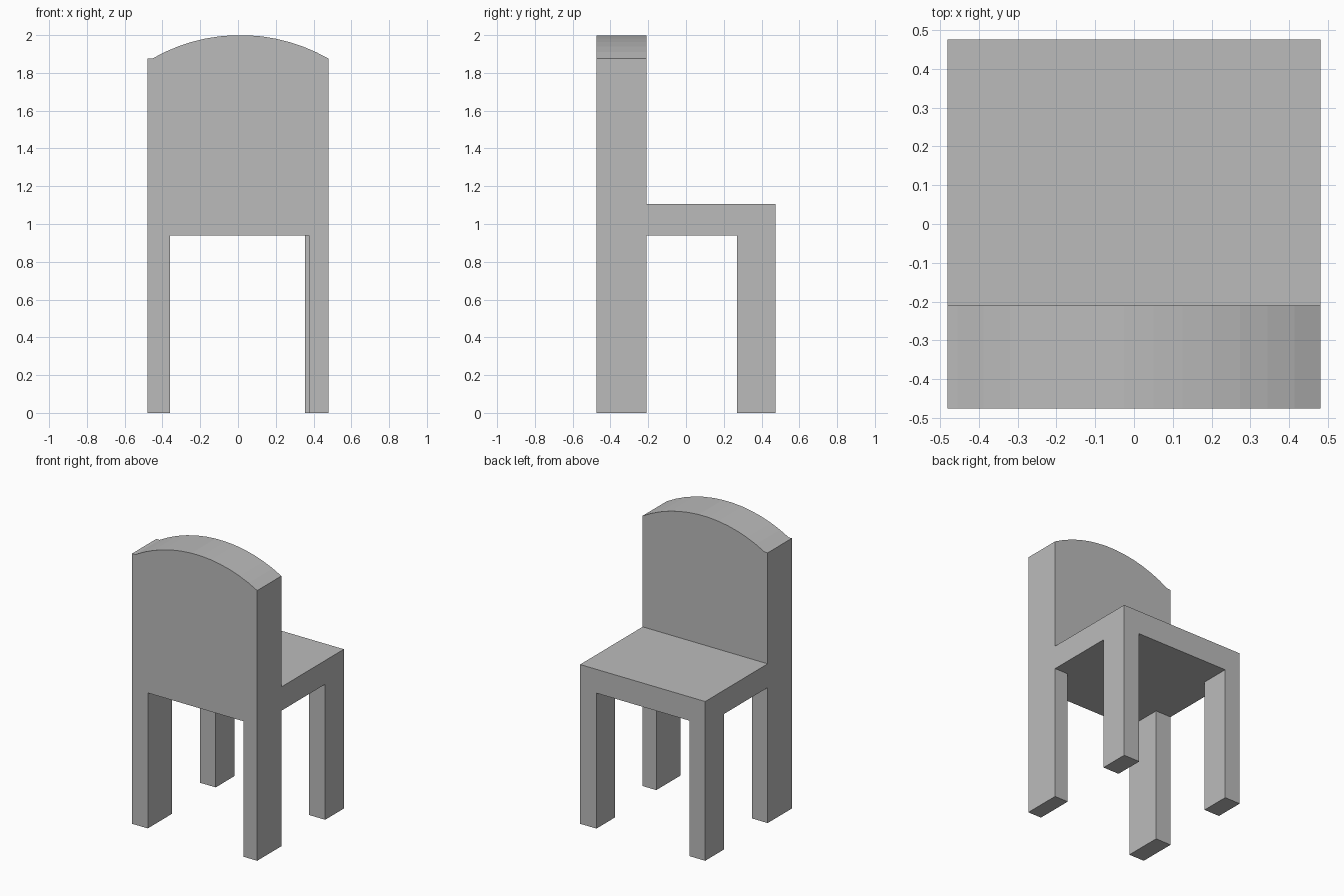
import bpy
import bmesh
import math

default = bpy.data.objects.get("Cube")
if default:
    bpy.data.objects.remove(default, do_unlink=True)

# One plain grey for the whole chair
grey = bpy.data.materials.new("plain_grey")
grey.use_nodes = True
colour = (0.5, 0.5, 0.5, 1)
grey.diffuse_color = colour
grey.node_tree.nodes["Principled BSDF"].inputs["Base Color"].default_value = colour


def extrude_profile(name, outline, y0, y1):
    """Extrude an (x, z) outline from y0 to y1 as a flat-shaded solid."""
    bm = bmesh.new()
    face = bm.faces.new([bm.verts.new((x, y0, z)) for x, z in outline])
    result = bmesh.ops.extrude_face_region(bm, geom=[face], use_keep_orig=True)
    moved = [v for v in result["geom"] if isinstance(v, bmesh.types.BMVert)]
    bmesh.ops.translate(bm, verts=moved, vec=(0, y1 - y0, 0))
    bmesh.ops.recalc_face_normals(bm, faces=bm.faces)
    mesh = bpy.data.meshes.new(name)
    bm.to_mesh(mesh)
    bm.free()
    mesh.materials.append(grey)
    obj = bpy.data.objects.new(name, mesh)
    bpy.context.collection.objects.link(obj)
    return obj


def box(name, x0, x1, y0, y1, z0, z1):
    return extrude_profile(name, [(x0, z0), (x1, z0), (x1, z1), (x0, z1)], y0, y1)


HALF = 0.48
BACK_Y, JOIN_Y, SEAT_Y = -0.475, -0.21, 0.475
UNDER, SEAT_TOP, SHOULDER, TOP = 0.94, 1.105, 1.875, 2.0

# Arched top: a circular arc ending in a small flat shoulder on one side
arc_left, arc_right, steps = -0.455, HALF, 13
half_chord = (arc_right - arc_left) / 2
sag = TOP - SHOULDER
radius = (half_chord ** 2 + sag ** 2) / (2 * sag)
sweep = math.asin(half_chord / radius)
middle = (arc_left + arc_right) / 2
arc = []
for i in range(steps + 1):
    a = sweep * (1 - 2 * i / steps)
    arc.append((middle + radius * math.sin(a), TOP - radius * (1 - math.cos(a))))

# Backrest slab
extrude_profile("backrest", [(-HALF, UNDER), (HALF, UNDER)] + arc + [(-HALF, SHOULDER)],
                BACK_Y, JOIN_Y)

# Seat slab
box("seat", -HALF, HALF, JOIN_Y, SEAT_Y, UNDER, SEAT_TOP)

# Legs: deep pair under the backrest, slimmer pair under the seat edge
for name, x0, x1, y0, y1 in (
    ("backrest_leg_right", -HALF, -0.36, BACK_Y, JOIN_Y),
    ("backrest_leg_left", 0.375, HALF, BACK_Y, JOIN_Y),
    ("seat_leg_right", -HALF, -0.36, 0.27, SEAT_Y),
    ("seat_leg_left", 0.355, HALF, 0.27, SEAT_Y),
):
    box(name, x0, x1, y0, y1, 0, UNDER)
